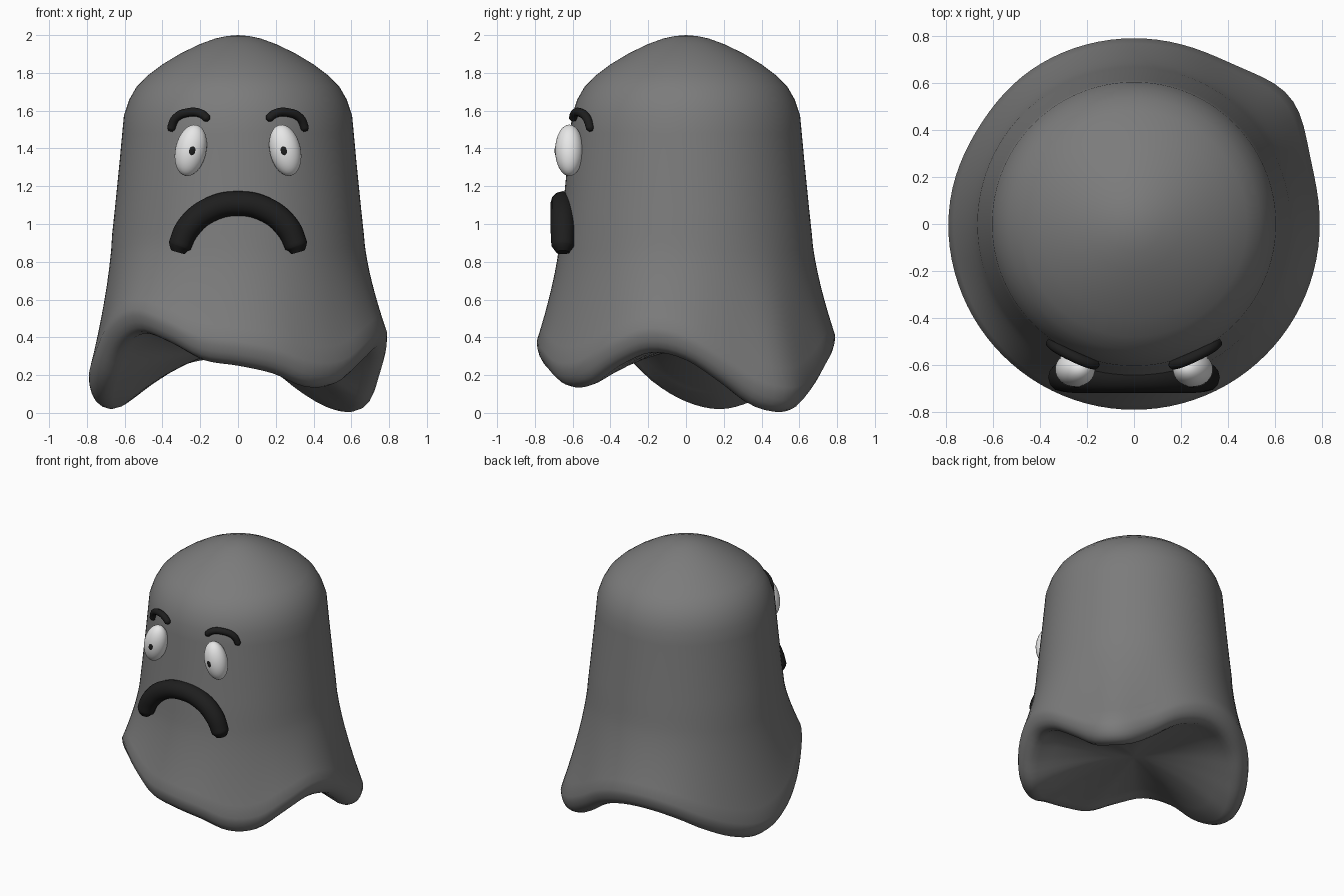
import bpy, bmesh, math

if "Cube" in bpy.data.objects:
    bpy.data.objects.remove(bpy.data.objects["Cube"])


def material(name, value):
    m = bpy.data.materials.new(name)
    m.diffuse_color = (value, value, value, 1)
    m.use_nodes = True
    m.node_tree.nodes["Principled BSDF"].inputs["Base Color"].default_value = m.diffuse_color
    return m


GREY = material("cloth grey", 0.2)
WHITE = material("eye white", 0.8)
BLACK = material("soft black", 0.013)


def add_object(name, mesh, mat):
    ob = bpy.data.objects.new(name, mesh)
    bpy.context.collection.objects.link(ob)
    mesh.materials.clear()
    mesh.materials.append(mat)
    for p in mesh.polygons:
        p.use_smooth = True
        p.material_index = 0
    return ob


# Hem height every 15 degrees, starting at -x and turning by way of the front
HEM = [.06, .17, .34, .42, .37, .28, .25, .21, .14, .15, .25, .32,
       .28, .16, .03, .01, .10, .22, .28, .28, .23, .14, .06, .02]


def hem_height(deg):
    u = (deg + 180) / 15
    i, t = int(u), u - int(u)
    a, b, c, d = (HEM[(i + k) % 24] for k in (-1, 0, 1, 2))
    v = b + .5 * t * (c - a + t * (2*a - 5*b + 4*c - d + t * (3*(b - c) + d - a)))
    return max(0, v)


def hem_radius(deg):
    return (.79 + .065 * math.exp(-((deg - 39) / 14) ** 2)
            - .012 * math.exp(-((deg - 148) / 18) ** 2))


DOME = [(.06, 1.995), (.12, 1.982), (.2, 1.953), (.3, 1.905), (.4, 1.845),
        (.48, 1.785), (.535, 1.73), (.575, 1.66), (.604, 1.575), (.613, 1.48),
        (.626, 1.34), (.64, 1.2), (.653, 1.07), (.666, .95)]


def column(deg):
    """Profile of the sheet at one angle, from crown to underside."""
    h, r = hem_height(deg), hem_radius(deg)
    pts = list(DOME)
    for k in range(1, 9):
        f = k / 8
        pts.append((.666 + (r - .666) * f ** 1.45, .95 + (h + .13 - .95) * f))
    # rounded hem
    pts += [(r - .003, h + .095), (r - .013, h + .06), (r - .03, h + .03),
            (r - .055, h + .01), (r - .09, h), (r - .13, h + .01)]
    # hollow underside
    r0, h0 = pts[-1]
    for s in (.85, .68, .5, .3, .12):
        pts.append((r0 * s, h0 + (.33 - h0) * (1 - s ** 1.8)))
    return pts


# Draped body
N = 96
bm = bmesh.new()
cols = []
for i in range(N):
    deg = -180 + 360 * i / N
    a = math.radians(deg)
    cols.append([bm.verts.new((r * math.cos(a), r * math.sin(a), z)) for r, z in column(deg)])
top, under = bm.verts.new((0, 0, 2)), bm.verts.new((0, 0, .33))
for i in range(N):
    p, q = cols[i], cols[(i + 1) % N]
    bm.faces.new((top, p[0], q[0]))
    bm.faces.new((under, q[-1], p[-1]))
    for k in range(len(p) - 1):
        bm.faces.new((p[k], p[k + 1], q[k + 1], q[k]))
bmesh.ops.recalc_face_normals(bm, faces=bm.faces)
me = bpy.data.meshes.new("body")
bm.to_mesh(me)
bm.free()
add_object("body", me, GREY)


def ellipsoid(name, loc, size, tilt, mat):
    b = bmesh.new()
    bmesh.ops.create_uvsphere(b, u_segments=32, v_segments=16, radius=1)
    m = bpy.data.meshes.new(name)
    b.to_mesh(m)
    b.free()
    ob = add_object(name, m, mat)
    ob.location, ob.scale, ob.rotation_euler = loc, size, (0, tilt, 0)


def tube(name, points, radius, mat):
    """Round tube through points (x, y, z, relative thickness)."""
    cu = bpy.data.curves.new(name + "_path", 'CURVE')
    cu.dimensions = '3D'
    cu.bevel_depth, cu.bevel_resolution = radius, 4
    cu.use_fill_caps = True
    cu.resolution_u = 8
    sp = cu.splines.new('BEZIER')
    sp.bezier_points.add(len(points) - 1)
    for bp, (x, y, z, w) in zip(sp.bezier_points, points):
        bp.co, bp.radius = (x, y, z), w
        bp.handle_left_type = bp.handle_right_type = 'AUTO'
    tmp = bpy.data.objects.new(name + "_path", cu)
    bpy.context.collection.objects.link(tmp)
    dg = bpy.context.evaluated_depsgraph_get()
    m = bpy.data.meshes.new_from_object(tmp.evaluated_get(dg))
    bpy.data.objects.remove(tmp)
    add_object(name, m, mat)


# Eyes, pupils and brows on both sides
BROW = [(.358, -.505, 1.492, .5), (.354, -.507, 1.505, .95), (.33, -.525, 1.56, 1),
        (.265, -.56, 1.59, 1), (.2, -.588, 1.586, 1), (.165, -.598, 1.56, .95),
        (.155, -.6, 1.55, .5)]
for s, side in ((-1, "left"), (1, "right")):
    ellipsoid(side + "_eye", (s * .25, -.618, 1.39), (.082, .075, .138), -s * .22, WHITE)
    ellipsoid(side + "_pupil", (s * .244, -.684, 1.388), (.02, .012, .03), -s * .22, BLACK)
    tube(side + "_brow", [(s * x, y, z, w) for x, y, z, w in BROW], .023, BLACK)

# Downturned mouth
HALF = [(.318, .85, .55), (.308, .885, .92), (.26, .985, 1), (.15, 1.075, 1)]
path = ([(-x, -.652, z, w) for x, z, w in HALF] + [(0, -.652, 1.108, 1)]
        + [(x, -.652, z, w) for x, z, w in reversed(HALF)])
tube("mouth", path, .066, BLACK)
